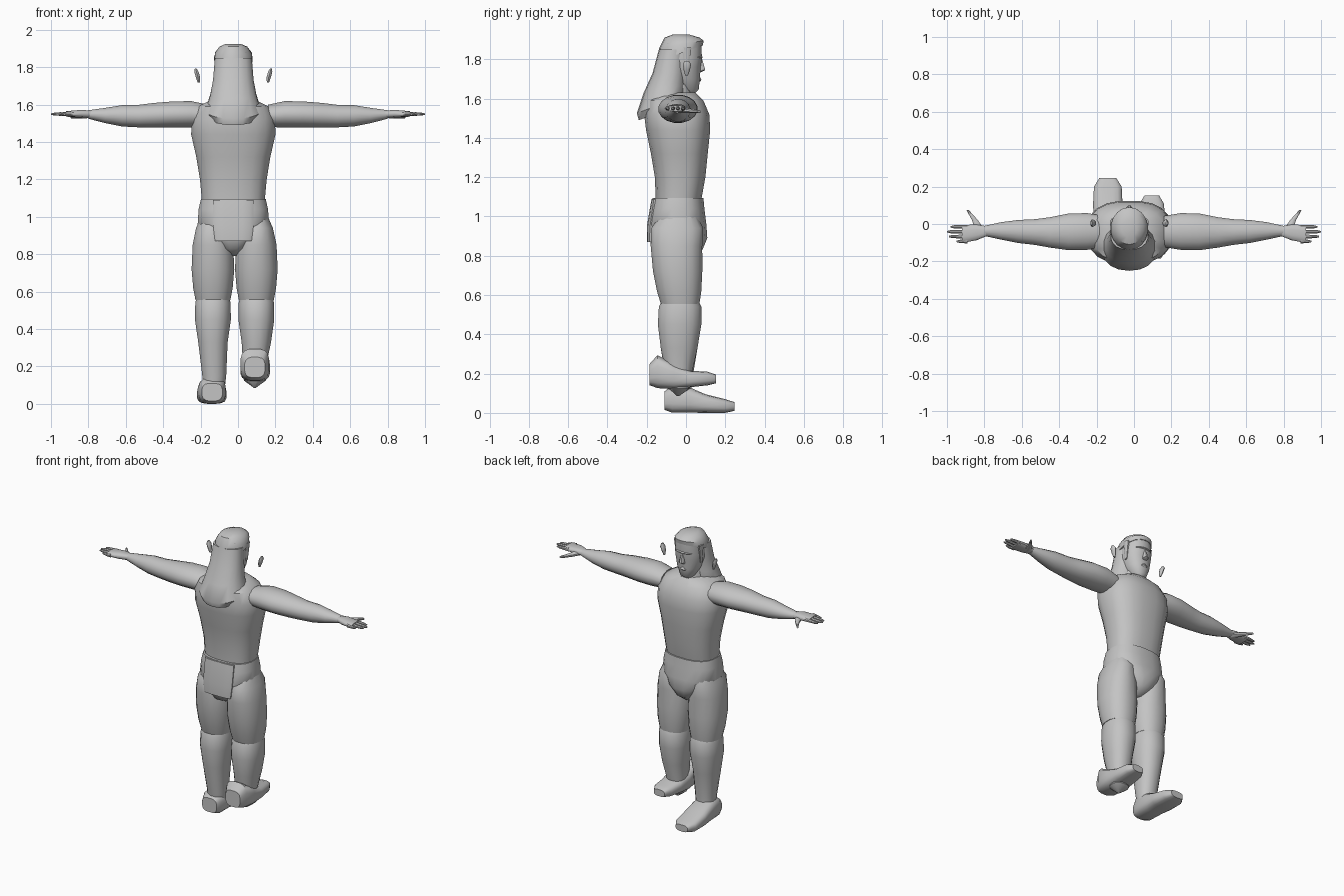
import bpy
import bmesh
from math import cos, sin, tau, radians

default_cube = bpy.data.objects.get("Cube")
if default_cube:
    bpy.data.objects.remove(default_cube, do_unlink=True)

grey = bpy.data.materials.new("plain grey")
grey.use_nodes = True
tone = (.55, .55, .55, 1)
grey.diffuse_color = tone
grey.node_tree.nodes["Principled BSDF"].inputs["Base Color"].default_value = tone

BODY_MID = -.025


def ring(at, width, low, high, mid=BODY_MID, tilt=0):
    """One cross-section: position on the axis, width about mid, and low-high span."""
    return at, width / 2, (low + high) / 2, (high - low) / 2, mid, tilt


def loft(name, rings, axis="Z", sides=16, square=1.0, flip=False):
    """Skin a row of rounded cross-sections along an axis."""
    bm = bmesh.new()
    loops = []
    for at, half, centre, reach, mid, tilt in rings:
        loop = []
        for i in range(sides):
            c, s = cos(tau * (i + .5) / sides), sin(tau * (i + .5) / sides)
            a = mid + half * (abs(c) ** square) * (1 if c > 0 else -1)
            b = centre + reach * (abs(s) ** square) * (1 if s > 0 else -1)
            t = at + tilt * s
            point = {"X": (t, a, b), "Y": (a, t, b), "Z": (a, b, t)}[axis]
            if flip:
                point = (-point[0], point[1], point[2])
            loop.append(bm.verts.new(point))
        loops.append(loop)
    for lower, upper in zip(loops, loops[1:]):
        for i in range(sides):
            j = (i + 1) % sides
            bm.faces.new((lower[i], lower[j], upper[j], upper[i]))
    bm.faces.new(loops[0])
    bm.faces.new(loops[-1])
    bmesh.ops.recalc_face_normals(bm, faces=bm.faces)
    mesh = bpy.data.meshes.new(name)
    bm.to_mesh(mesh)
    bm.free()
    for face in mesh.polygons:
        face.use_smooth = True
    mesh.set_sharp_from_angle(angle=radians(40))
    mesh.materials.append(grey)
    obj = bpy.data.objects.new(name, mesh)
    bpy.context.collection.objects.link(obj)
    return obj


# Trunk
loft("torso", [
    ring(at=1.09, width=.34, low=-.155, high=.08),
    ring(at=1.2, width=.36, low=-.16, high=.1),
    ring(at=1.32, width=.4, low=-.18, high=.112),
    ring(at=1.44, width=.455, low=-.205, high=.125),
    ring(at=1.52, width=.45, low=-.215, high=.12),
    ring(at=1.59, width=.38, low=-.205, high=.09),
    ring(at=1.63, width=.22, low=-.15, high=.05),
], sides=20, square=.8)

loft("pelvis", [
    ring(at=.79, width=.06, low=-.09, high=.03),
    ring(at=.83, width=.15, low=-.17, high=.085),
    ring(at=.89, width=.27, low=-.19, high=.11),
    ring(at=.96, width=.385, low=-.192, high=.105),
    ring(at=1.04, width=.375, low=-.18, high=.095),
    ring(at=1.095, width=.35, low=-.172, high=.09),
], sides=20, square=.8)

loft("seat_panel", [
    ring(at=.87, width=.2, low=-.2, high=-.15),
    ring(at=.95, width=.22, low=-.2, high=-.14),
    ring(at=1.09, width=.22, low=-.176, high=-.13),
], sides=12, square=.6)

# Head and face
loft("neck", [
    ring(at=1.56, width=.19, low=-.13, high=.04),
    ring(at=1.7, width=.14, low=-.11, high=.02),
])
loft("head", [
    ring(at=1.625, width=.06, low=-.03, high=.045),
    ring(at=1.645, width=.1, low=-.06, high=.065),
    ring(at=1.7, width=.155, low=-.1, high=.072),
    ring(at=1.76, width=.185, low=-.12, high=.075),
    ring(at=1.8, width=.19, low=-.13, high=.082),
    ring(at=1.88, width=.18, low=-.12, high=.08),
], sides=20, square=.9)
loft("nose", [
    ring(at=1.735, width=.035, low=.05, high=.08),
    ring(at=1.745, width=.04, low=.05, high=.1),
    ring(at=1.8, width=.018, low=.05, high=.084),
], sides=8)
for z, width, front in ((1.695, .06, .08), (1.81, .13, .086)):
    name = "lips" if z < 1.8 else "brow"
    loft(name, [
        ring(at=z - .014, width=width * .7, low=.02, high=front - .012),
        ring(at=z, width=width, low=.02, high=front),
        ring(at=z + .014, width=width * .7, low=.02, high=front - .008),
    ], sides=12)

# Hair: cap, sideburns and long flared tail
loft("hair_cap", [
    ring(at=1.83, width=.205, low=-.142, high=.085, tilt=.04),
    ring(at=1.875, width=.2, low=-.138, high=.09, tilt=.02),
    ring(at=1.91, width=.15, low=-.11, high=.07),
    ring(at=1.925, width=.08, low=-.07, high=.02),
], sides=18)
loft("hair_tail", [
    ring(at=1.53, width=.25, low=-.24, high=-.01, tilt=.04),
    ring(at=1.57, width=.3, low=-.25, high=0, tilt=.045),
    ring(at=1.65, width=.25, low=-.215, high=0, tilt=.02),
    ring(at=1.73, width=.22, low=-.17, high=.005),
    ring(at=1.85, width=.2, low=-.138, high=.01),
], sides=18, square=.9)
for side, x in (("right", -.115), ("left", .065)):
    loft(side + "_sideburn", [
        ring(at=1.74, width=.01, low=-.01, high=.01, mid=x),
        ring(at=1.86, width=.03, low=-.02, high=.03, mid=x),
    ], sides=8)

# Ears stand clear of the head, leaning outwards at the top
for side, x, lean in (("right", -.218, -.008), ("left", .168, .008)):
    loft(side + "_ear", [
        ring(at=1.718, width=.012, low=-.004, high=.01, mid=x - lean),
        ring(at=1.745, width=.024, low=-.012, high=.02, mid=x - lean / 2),
        ring(at=1.775, width=.024, low=-.016, high=.026, mid=x + lean / 2),
        ring(at=1.792, width=.01, low=-.006, high=.014, mid=x + lean),
    ], sides=10)

# Arms and hands, the same on both sides
for side, flip in (("left", False), ("right", True)):
    loft(side + "_arm", [
        ring(at=.16, width=.17, low=1.48, high=1.6, mid=-.04),
        ring(at=.25, width=.2, low=1.475, high=1.62, mid=-.04),
        ring(at=.35, width=.2, low=1.475, high=1.618, mid=-.042),
        ring(at=.45, width=.165, low=1.475, high=1.61, mid=-.045),
        ring(at=.53, width=.14, low=1.477, high=1.6, mid=-.043),
        ring(at=.62, width=.125, low=1.482, high=1.598, mid=-.04),
        ring(at=.71, width=.095, low=1.5, high=1.583, mid=-.037),
        ring(at=.8, width=.055, low=1.524, high=1.57, mid=-.037),
    ], axis="X", flip=flip)
    loft(side + "_palm", [
        ring(at=.78, width=.05, low=1.528, high=1.568, mid=-.037),
        ring(at=.84, width=.085, low=1.53, high=1.572, mid=-.045),
        ring(at=.92, width=.1, low=1.535, high=1.565, mid=-.053),
    ], axis="X", sides=12, square=.8, flip=flip)
    loft(side + "_thumb", [
        ring(at=-.04, width=.06, low=1.525, high=1.56, mid=.82),
        ring(at=.02, width=.034, low=1.525, high=1.55, mid=.85),
        ring(at=.075, width=.014, low=1.525, high=1.54, mid=.89),
    ], axis="Y", sides=8, flip=flip)
    for finger, tip in enumerate((.98, 1, .99, .95)):
        y = -.015 - finger * .026
        loft(side + "_finger", [
            ring(at=.89, width=.023, low=1.538, high=1.564, mid=y),
            ring(at=tip - .02, width=.019, low=1.54, high=1.558, mid=y),
            ring(at=tip, width=.008, low=1.545, high=1.553, mid=y),
        ], axis="X", sides=8, flip=flip)

# Legs: the left ankle is lifted and its shin ends in a blunt point
for side, x in (("right", -.134), ("left", .098)):
    loft(side + "_thigh", [
        ring(at=.555, width=.19, low=-.13, high=.07, mid=x),
        ring(at=.62, width=.215, low=-.15, high=.08, mid=x),
        ring(at=.72, width=.232, low=-.17, high=.085, mid=x),
        ring(at=.85, width=.22, low=-.182, high=.085, mid=x),
        ring(at=.94, width=.17, low=-.18, high=.09, mid=x * 1.05),
        ring(at=1.02, width=.11, low=-.12, high=.05, mid=x),
    ], square=.9)
    calf = [
        ring(at=.58, width=.17, low=-.12, high=.06, mid=x),
        ring(at=.54, width=.192, low=-.14, high=.08, mid=x),
        ring(at=.45, width=.195, low=-.145, high=.08, mid=x),
        ring(at=.33, width=.16, low=-.13, high=.06, mid=x),
    ]
    if side == "left":
        calf += [
            ring(at=.22, width=.13, low=-.11, high=.035, mid=.09),
            ring(at=.125, width=.12, low=-.09, high=.02, mid=.09),
            ring(at=.085, width=.01, low=-.045, high=-.035, mid=.09),
        ]
    else:
        calf += [
            ring(at=.15, width=.13, low=-.1, high=.03, mid=-.127),
            ring(at=.08, width=.12, low=-.09, high=.03, mid=-.13),
        ]
    loft(side + "_shin", calf, square=.9)

loft("right_foot", [
    ring(at=-.11, width=.11, low=.015, high=.11, mid=-.138),
    ring(at=-.07, width=.145, low=0, high=.14, mid=-.138),
    ring(at=.02, width=.15, low=0, high=.13, mid=-.14),
    ring(at=.1, width=.16, low=0, high=.095, mid=-.14),
    ring(at=.2, width=.15, low=0, high=.07, mid=-.14),
    ring(at=.247, width=.09, low=.01, high=.055, mid=-.14),
], axis="Y", square=.65)
loft("left_foot", [
    ring(at=-.185, width=.11, low=.14, high=.25, mid=.09),
    ring(at=-.145, width=.155, low=.125, high=.295, mid=.09),
    ring(at=-.06, width=.16, low=.12, high=.25, mid=.092),
    ring(at=.02, width=.15, low=.13, high=.215, mid=.095),
    ring(at=.11, width=.13, low=.14, high=.21, mid=.095),
    ring(at=.152, width=.08, low=.15, high=.195, mid=.095),
], axis="Y", square=.65)
